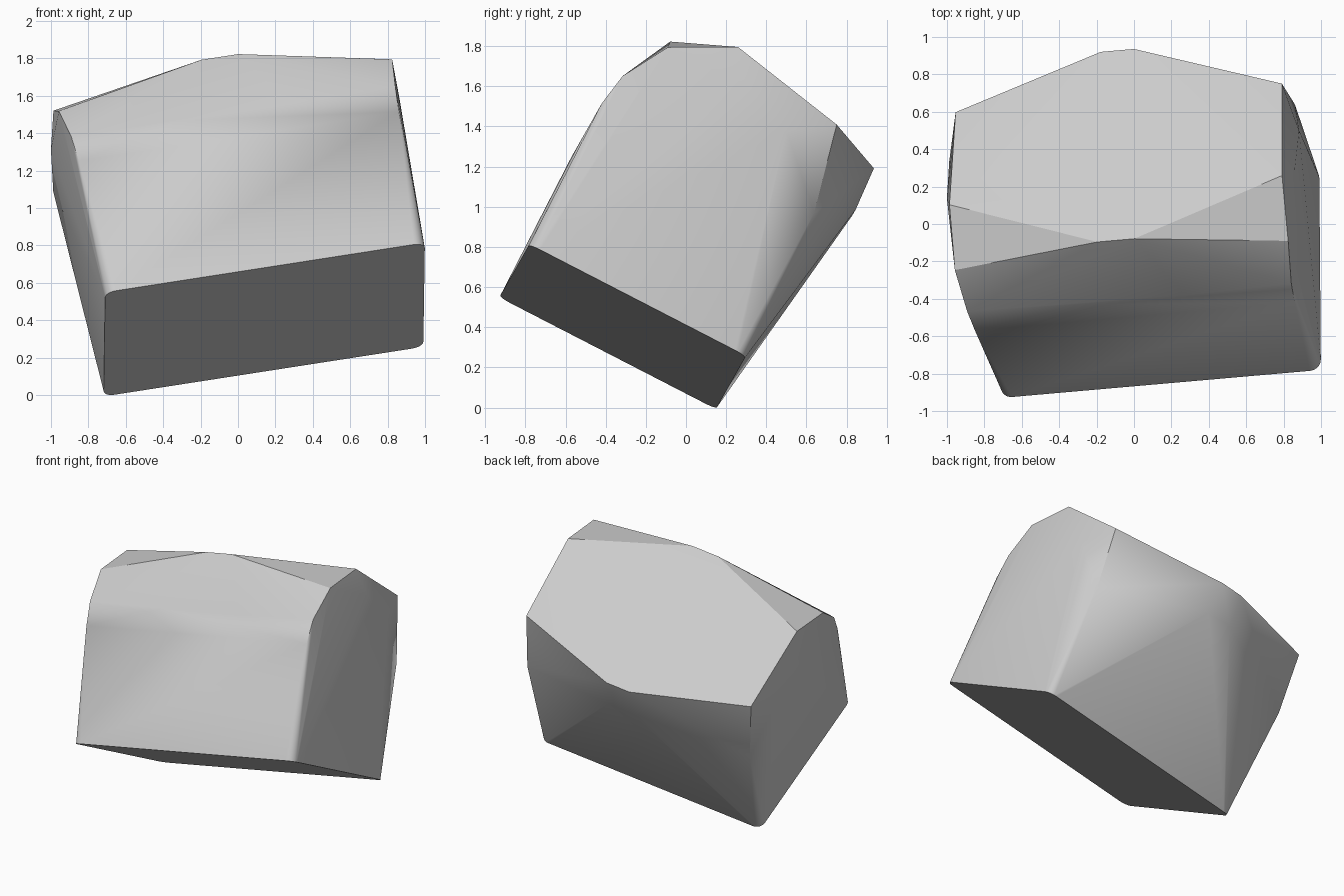
import bpy, bmesh
from math import sin, cos, pi, radians
from mathutils import Vector, Matrix

cube = bpy.data.objects.get("Cube")
if cube:
    bpy.data.objects.remove(cube, do_unlink=True)

# Tilted frame of the block: across, along, and up from its base
origin = Vector((-0.71, -0.93, 0.555))
across = Vector((1.71, 0.15, 0.265)).normalized()
up = across.cross(Vector((0, 1.08, -0.555))).normalized()
along = up.cross(across)
HALF, DEPTH, RADIUS = 0.868, 1.214, 0.06

# Half of the block as (half width, depth, height); the other half mirrors it
half_points = [
    # front wall bending back to the ridge
    (HALF, 0.0, 0.80), (0.88, 0.03, 0.97), (0.3, 0.0, 0.82), (0.3, 0.02, 0.96),
    (0.905, 0.165, 1.20), (0.10, 0.168, 1.374),
    # top rim
    (0.903, 0.475, 1.364), (0.886, 1.089, 1.247), (0.09, 1.359, 1.278),
    # side bulge
    (0.945, 0.60, 1.20), (0.95, 0.88, 1.09),
    # back wall
    (0.878, 1.19, 0.80), (0.10, 1.372, 1.05),
]

# Rounded base corners
for v, start in ((RADIUS, -pi / 2), (DEPTH - RADIUS, 0)):
    for i in range(7):
        t = start + i * pi / 12
        half_points.append((HALF - RADIUS + RADIUS * cos(t), v + RADIUS * sin(t), 0))

# Block body
bm = bmesh.new()
for side in (-1, 1):
    for u, v, n in half_points:
        bm.verts.new(origin + across * (HALF + side * u) + along * v + up * n)
hull = bmesh.ops.convex_hull(bm, input=bm.verts)
loose = [v for v in bm.verts if not v.link_faces]
bmesh.ops.delete(bm, geom=loose, context='VERTS')
bmesh.ops.dissolve_limit(bm, angle_limit=radians(1), verts=bm.verts, edges=bm.edges)
bmesh.ops.recalc_face_normals(bm, faces=bm.faces)

# Rest the lowest point on the ground
bmesh.ops.translate(bm, verts=bm.verts, vec=(0, 0, -min(v.co.z for v in bm.verts)))

mesh = bpy.data.meshes.new("block_body")
bm.to_mesh(mesh)
bm.free()
body = bpy.data.objects.new("block_body", mesh)
bpy.context.collection.objects.link(body)

# Plain grey
grey = bpy.data.materials.new("light_grey")
grey.use_nodes = True
colour = (0.6, 0.6, 0.6, 1)
grey.diffuse_color = colour
grey.node_tree.nodes["Principled BSDF"].inputs["Base Color"].default_value = colour
mesh.materials.append(grey)

bpy.context.view_layer.objects.active = body
body.select_set(True)
bpy.ops.object.shade_smooth_by_angle(angle=radians(30))
